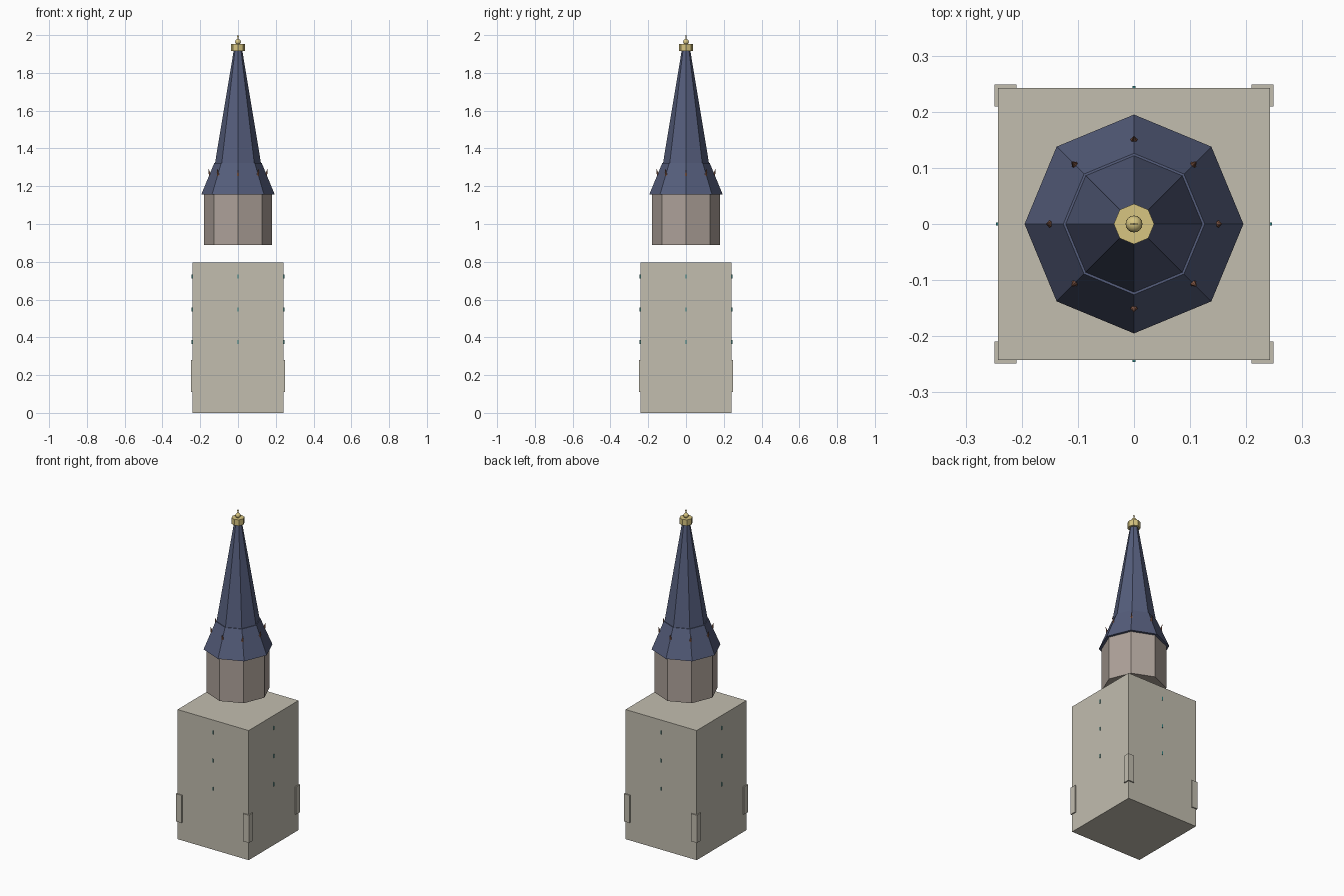
import bpy
from math import pi, cos, sin
from mathutils import Vector

if "Cube" in bpy.data.objects:
    bpy.data.objects.remove(bpy.data.objects["Cube"])


def mat(name, rgb):
    m = bpy.data.materials.new(name)
    m.diffuse_color = (*rgb, 1)
    m.use_nodes = True
    m.node_tree.nodes["Principled BSDF"].inputs["Base Color"].default_value = m.diffuse_color
    return m


STONE = mat("pale_stone", (0.54, 0.51, 0.43))
DRUM = mat("warm_stone", (0.42, 0.36, 0.32))
SLATE = mat("blue_slate", (0.09, 0.11, 0.20))
GOLD = mat("gold", (0.68, 0.56, 0.22))
TEAL = mat("teal_glass", (0.03, 0.22, 0.22))
COPPER = mat("copper", (0.30, 0.13, 0.08))


def finish(name, m):
    o = bpy.context.object
    o.name = name
    o.data.materials.append(m)
    return o


def box(name, lo, hi, m):
    lo, hi = Vector(lo), Vector(hi)
    bpy.ops.mesh.primitive_cube_add(size=1, location=(lo + hi) / 2)
    bpy.context.object.scale = hi - lo
    return finish(name, m)


def frustum(name, r1, r2, z1, z2, m, sides=8):
    # the primitive puts a vertex on the axes for 8 sides
    bpy.ops.mesh.primitive_cone_add(vertices=sides, radius1=r1, radius2=r2,
                                    depth=z2 - z1, location=(0, 0, (z1 + z2) / 2))
    return finish(name, m)


# square tower
H = 0.242
box("tower_body", (-H, -H, 0), (H, H, 0.797), STONE)

# corner buttresses
for sx in (-1, 1):
    for sy in (-1, 1):
        c = 0.229
        box("corner_buttress", (sx * c - 0.02, sy * c - 0.02, 0.11),
            (sx * c + 0.02, sy * c + 0.02, 0.28), STONE)

# slit windows on all four sides
for k in range(4):
    a = k * pi / 2
    for z in (0.375, 0.548, 0.722):
        w = box("slit_window", (-0.004, -0.003, -0.011), (0.004, 0.003, 0.011), TEAL)
        w.location = (0.2415 * cos(a), 0.2415 * sin(a), z)
        w.rotation_euler.z = a

# octagonal belfry and roof
frustum("belfry_drum", 0.179, 0.179, 0.89, 1.156, DRUM)
frustum("roof_skirt", 0.195, 0.126, 1.155, 1.322, SLATE)
frustum("spire", 0.122, 0.023, 1.32, 1.917, SLATE)

# thorns on the hips of the skirt
for k in range(8):
    a = k * pi / 4
    base = Vector((0.146 * cos(a), 0.146 * sin(a), 1.252))
    tip = Vector((0.157 * cos(a), 0.157 * sin(a), 1.295))
    d = tip - base
    bpy.ops.mesh.primitive_cone_add(vertices=6, radius1=0.008, radius2=0, depth=d.length,
                                    location=(base + tip) / 2,
                                    rotation=d.to_track_quat('Z', 'Y').to_euler())
    finish("roof_thorn", COPPER)

# gilded finial
frustum("finial_collar", 0.036, 0.036, 1.915, 1.952, GOLD)
bpy.ops.mesh.primitive_uv_sphere_add(segments=16, ring_count=10, radius=0.015,
                                     location=(0, 0, 1.964))
finish("finial_ball", GOLD)
bpy.ops.object.shade_smooth()
box("finial_rod", (-0.0015, -0.0015, 1.975), (0.0015, 0.0015, 2.0), GOLD)
box("finial_crossbar", (-0.006, -0.0015, 1.991), (0.006, 0.0015, 1.994), GOLD)
